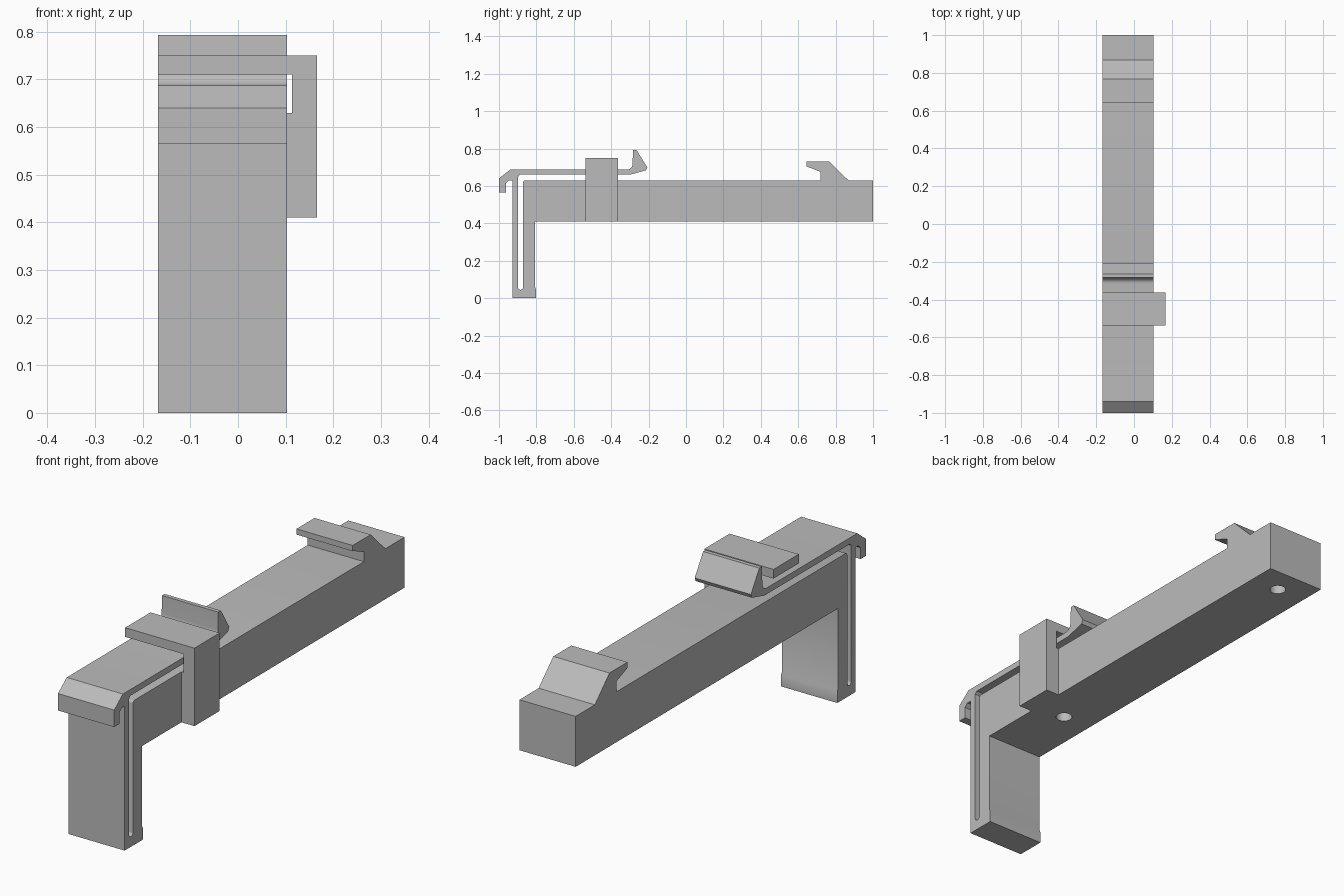
import bpy, bmesh
from math import sin, cos, radians
from mathutils import Vector

cube = bpy.data.objects.get("Cube")
if cube:
    bpy.data.objects.remove(cube, do_unlink=True)

grey = bpy.data.materials.new("light grey plastic")
grey.use_nodes = True
colour = (0.5, 0.5, 0.5, 1)
grey.diffuse_color = colour
grey.node_tree.nodes["Principled BSDF"].inputs["Base Color"].default_value = colour

RIGHT, LEFT = -0.168, 0.103        # side faces of the body
BOTTOM, TOP = 0.41, 0.63           # underside and top of the bar
LEVER_LOW, LEVER_TOP = 0.66, 0.687


def arc(cy, cz, radius, start, end, steps=8):
    angles = [radians(start + (end - start) * i / steps) for i in range(steps + 1)]
    return [(cy + radius * cos(a), cz + radius * sin(a)) for a in angles]


def extrude(name, profile, place, offset):
    """Extrude a closed profile; place maps a 2D point to 3D."""
    bm = bmesh.new()
    face = bm.faces.new([bm.verts.new(place(*p)) for p in profile])
    result = bmesh.ops.extrude_face_region(bm, geom=[face])
    verts = [v for v in result["geom"] if isinstance(v, bmesh.types.BMVert)]
    bmesh.ops.translate(bm, verts=verts, vec=Vector(offset))
    bmesh.ops.recalc_face_normals(bm, faces=bm.faces)
    mesh = bpy.data.meshes.new(name)
    bm.to_mesh(mesh)
    bm.free()
    mesh.materials.append(grey)
    obj = bpy.data.objects.new(name, mesh)
    bpy.context.collection.objects.link(obj)
    return obj


def activate(obj):
    bpy.ops.object.select_all(action="DESELECT")
    obj.select_set(True)
    bpy.context.view_layer.objects.active = obj


# Leg with a small barb at its foot, then the long bar
leg_and_bar = [(-0.928, 0), (-0.802, 0), (-0.802, 0.05), (-0.807, 0.06),
               (-0.807, BOTTOM), (1, BOTTOM), (1, TOP)]
# Fixed hook near the back end
hook = [(0.868, TOP), (0.767, 0.73), (0.643, 0.73), (0.643, 0.705),
        (0.72, 0.675), (0.72, TOP)]
# Narrow slot that frees the spring strip from the leg
slot = (arc(-0.859, TOP - 0.012, 0.012, 90, 180, 4)
        + arc(-0.8845, 0.058, 0.0135, 0, -180)
        + [(-0.898, 0.65), (-0.888, LEVER_LOW)])
# Upturned trigger at the free end of the lever
trigger = ([(-0.3, LEVER_LOW), (-0.215, 0.683), (-0.207, 0.7),
            (-0.265, 0.793), (-0.283, 0.793)]
           + arc(-0.315, LEVER_TOP + 0.029, 0.029, 0, -90))
# Downturned lip at the front
lip = [(-0.94, LEVER_TOP), (-1, 0.64), (-1, 0.566), (-0.963, 0.566),
       (-0.963, 0.615), (-0.948, TOP), (-0.928, TOP)]

body = extrude("sprung_lever_body", leg_and_bar + hook + slot + trigger + lip,
               lambda y, z: (RIGHT, y, z), (LEFT - RIGHT, 0, 0))

# Blind mounting holes in the underside
for y in (-0.489, 0.885):
    bpy.ops.mesh.primitive_cylinder_add(
        vertices=32, radius=0.033, depth=0.3,
        location=((LEFT + RIGHT) / 2, y, BOTTOM))
    cutter = bpy.context.object
    cutter.name = "hole_cutter"
    cutter.hide_render = True
    cutter.data.materials.append(grey)
    activate(body)
    cut = body.modifiers.new("mounting_hole", "BOOLEAN")
    cut.operation = "DIFFERENCE"
    cut.solver = "EXACT"
    cut.object = cutter
    bpy.ops.object.modifier_apply(modifier=cut.name)
    bpy.data.objects.remove(cutter, do_unlink=True)

activate(body)
bpy.ops.object.shade_smooth_by_angle(angle=radians(30))

# Guard arm: side wall on the left, plate reaching over the lever
GAP, OUTER, ROOF_LOW, ROOF_TOP = 0.113, 0.166, 0.71, 0.75
guard = [(LEFT, BOTTOM), (OUTER, BOTTOM), (OUTER, ROOF_TOP), (RIGHT, ROOF_TOP),
         (RIGHT, ROOF_LOW), (GAP, ROOF_LOW), (GAP, TOP), (LEFT, TOP)]
extrude("lever_guard", guard, lambda x, z: (x, -0.537, z), (0, 0.174, 0))
